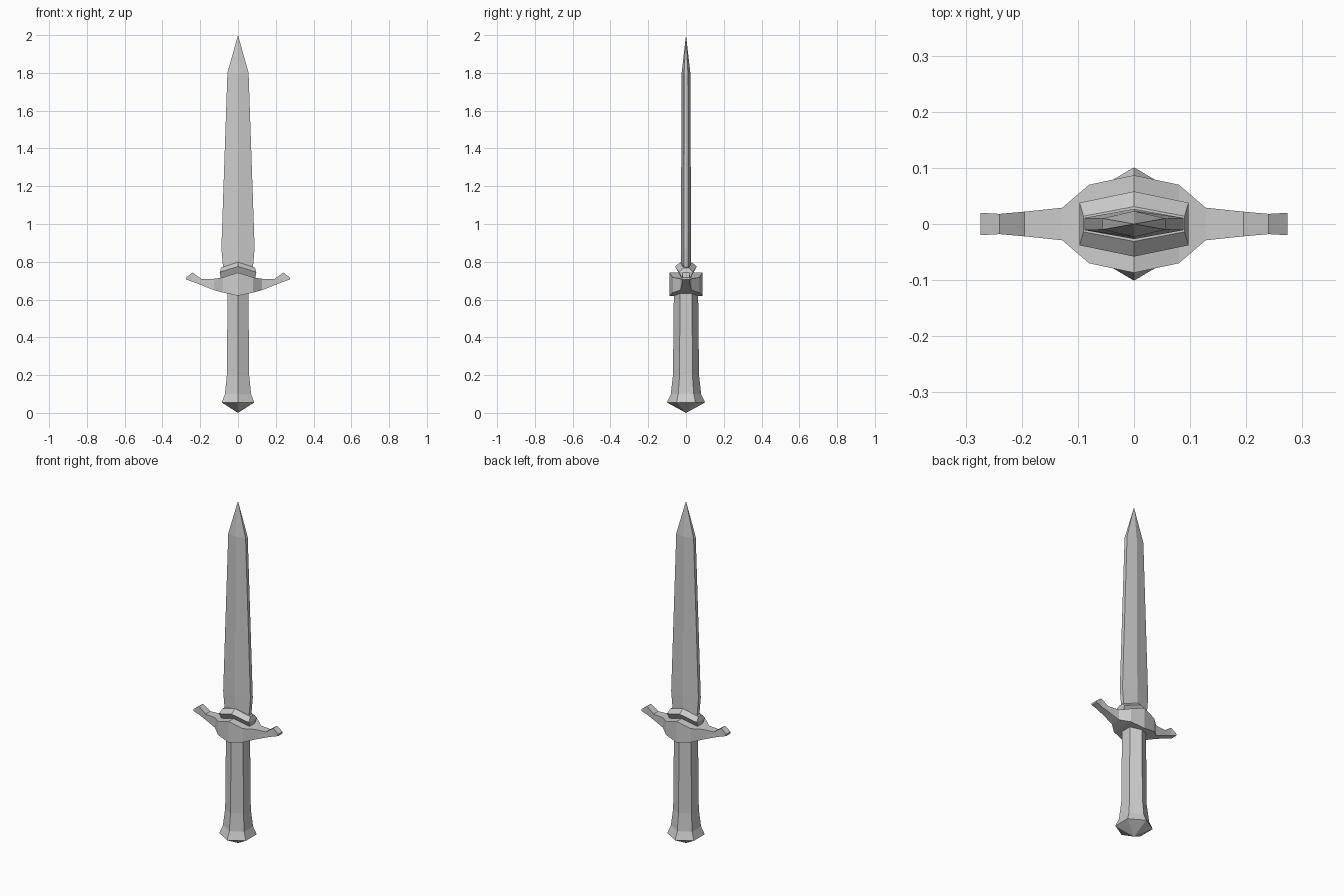
import bpy, bmesh

if "Cube" in bpy.data.objects:
    bpy.data.objects.remove(bpy.data.objects["Cube"])


def finish(name, bm):
    bmesh.ops.remove_doubles(bm, verts=bm.verts, dist=1e-5)
    bmesh.ops.recalc_face_normals(bm, faces=bm.faces)
    mesh = bpy.data.meshes.new(name)
    bm.to_mesh(mesh)
    bm.free()
    obj = bpy.data.objects.new(name, mesh)
    bpy.context.collection.objects.link(obj)
    return obj


def loft(name, rings, apex_low=None, apex_high=None):
    """Skin a list of equal-length point rings; ends close flat or to a point."""
    bm = bmesh.new()
    rows = [[bm.verts.new(p) for p in ring] for ring in rings]
    n = len(rows[0])
    for a, b in zip(rows, rows[1:]):
        for i in range(n):
            j = (i + 1) % n
            bm.faces.new((a[i], a[j], b[j], b[i]))
    for row, apex in ((rows[0], apex_low), (rows[-1], apex_high)):
        if apex is None:
            bm.faces.new(row)
        else:
            tip = bm.verts.new((0, 0, apex))
            for i in range(n):
                bm.faces.new((row[i], row[(i + 1) % n], tip))
    return finish(name, bm)


def hexagon(z, w, edge, ridge, rise=0.0):
    """Hexagon with flat sides at x = +-w and ridges on the y axis."""
    return [(w, -edge, z), (w, edge, z), (0, ridge, z + rise),
            (-w, edge, z), (-w, -edge, z), (0, -ridge, z + rise)]


# Blade: ridged, with thin flat edges
loft("blade", [hexagon(0.74, 0.078, 0.011, 0.027),
               hexagon(0.78, 0.08, 0.011, 0.027),
               hexagon(0.87, 0.088, 0.011, 0.027),
               hexagon(1.80, 0.056, 0.010, 0.023)], apex_high=2.0)

# Grip flaring into the pointed pommel
loft("grip", [hexagon(0.055, 0.086, 0.05, 0.101),
              hexagon(0.10, 0.069, 0.041, 0.080),
              hexagon(0.20, 0.059, 0.034, 0.069),
              hexagon(0.66, 0.055, 0.032, 0.064)], apex_low=0.0)

# Chevron collar between blade and guard
loft("collar", [hexagon(0.705, 0.09, 0.018, 0.035, 0.03),
                hexagon(0.745, 0.097, 0.038, 0.058, 0.03),
                hexagon(0.768, 0.09, 0.014, 0.031, 0.03)])

# Crossguard: (x, half depth, bottom, top), mirrored to both sides
half = [(0.08, 0.07, 0.637, 0.717), (0.128, 0.029, 0.65, 0.71),
        (0.195, 0.022, 0.677, 0.71), (0.24, 0.018, 0.694, 0.743),
        (0.274, 0.02, 0.706, 0.717)]
stations = [(-x, y, a, b) for x, y, a, b in reversed(half)]
stations += [(0, 0.087, 0.62, 0.743)] + half
loft("crossguard", [[(x, -y, a), (x, y, a), (x, y, b), (x, -y, b)]
                    for x, y, a, b in stations])
